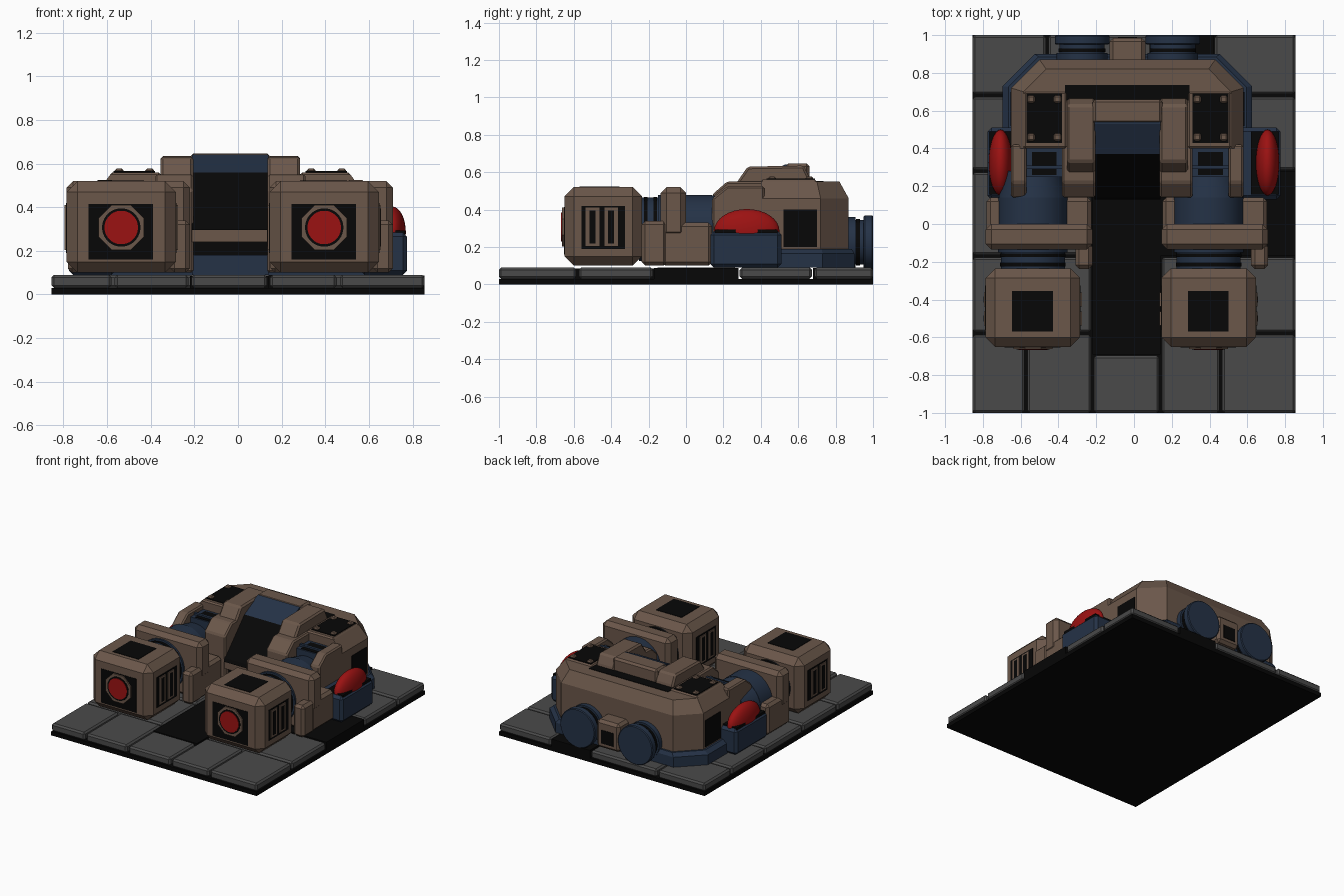
import bpy, bmesh, math
from mathutils import Matrix, Vector

if "Cube" in bpy.data.objects:
    bpy.data.objects.remove(bpy.data.objects["Cube"], do_unlink=True)


def material(name, r, g, b):
    m = bpy.data.materials.new(name)
    m.use_nodes = True
    m.diffuse_color = (r, g, b, 1)
    m.node_tree.nodes["Principled BSDF"].inputs["Base Color"].default_value = (r, g, b, 1)
    return m


BROWN = material("brown armour", 0.145, 0.095, 0.068)
BLUE = material("dark blue", 0.018, 0.032, 0.062)
RED = material("red", 0.33, 0.006, 0.006)
GREY = material("stone grey", 0.068, 0.068, 0.068)
BLACK = material("black", 0.002, 0.002, 0.002)
MID = -0.035   # centre line of the body


def finish(name, bm, mat, bevel=0.0, smooth=False):
    bmesh.ops.recalc_face_normals(bm, faces=bm.faces)
    if bevel:
        bmesh.ops.bevel(bm, geom=list(bm.edges), offset=bevel, segments=1,
                        affect='EDGES', clamp_overlap=True)
    me = bpy.data.meshes.new(name)
    bm.to_mesh(me)
    bm.free()
    me.materials.append(mat)
    ob = bpy.data.objects.new(name, me)
    bpy.context.collection.objects.link(ob)
    if smooth:
        bpy.ops.object.select_all(action='DESELECT')
        bpy.context.view_layer.objects.active = ob
        ob.select_set(True)
        bpy.ops.object.shade_smooth_by_angle(angle=math.radians(35))
    return ob


def box(name, x, y, z, mat, bevel=0.0):
    bm = bmesh.new()
    bmesh.ops.create_cube(bm, size=1)
    for v in bm.verts:
        for i, (a, b) in enumerate((x, y, z)):
            v.co[i] = a if v.co[i] < 0 else b
    return finish(name, bm, mat, bevel)


def rod(name, x, z, y0, y1, r, mat, sides=32, r2=None, bevel=0.0):
    """Cylinder along y; r2 is the radius at the y1 end."""
    bm = bmesh.new()
    turn = Matrix.Rotation(math.radians(-90), 4, 'X') @ Matrix.Rotation(math.pi / sides, 4, 'Z')
    bmesh.ops.create_cone(bm, cap_ends=True, segments=sides, radius1=r, radius2=r2 or r, depth=y1 - y0,
                          matrix=Matrix.Translation((x, (y0 + y1) / 2, z)) @ turn)
    return finish(name, bm, mat, bevel, sides > 8)


def loft(name, rings, mat, bevel=0.0):
    bm = bmesh.new()
    loops = [[bm.verts.new(p) for p in ring] for ring in rings]
    n = len(loops[0])
    bm.faces.new(loops[0])
    bm.faces.new(loops[-1])
    for a, b in zip(loops, loops[1:]):
        for i in range(n):
            bm.faces.new((a[i], a[(i + 1) % n], b[(i + 1) % n], b[i]))
    return finish(name, bm, mat, bevel)


def side_profile(name, x, points, mat, bevel=0.0):
    """Extrude a (y, z) outline across an x range."""
    return loft(name, [[(v, a, b) for a, b in points] for v in x], mat, bevel)


def hull_ring(w, front, back, c, z):
    """Plan outline with chamfered back corners."""
    half = [(-w, front), (-w, back - c), (c - w, back)]
    pts = half + [(-x, y) for x, y in reversed(half)]
    return [(MID + x, y, z) for x, y in pts]


def both(a, b):
    """An x range to the +x side of the centre line, and its mirror."""
    return (("left", (MID + a, MID + b)), ("right", (MID - b, MID - a)))


# Floor slab and paving tiles
box("floor_base", (-0.855, 0.855), (-1, 1), (0, 0.03), BLACK)
rows = [
    (-1, -0.58, (-0.855, -0.572, -0.22)),
    (-1, -0.58, (0.14, 0.46, 0.855)),
    (-1, -0.69, (-0.22, 0.14)),
    (-0.58, -0.17, (-0.855, -0.22)),
    (-0.58, -0.17, (0.14, 0.855)),
    (-0.17, 0.28, (-0.855, -0.22)),
    (0.28, 0.68, (-0.855, -0.45, 0.4, 0.855)),
    (0.68, 1, (-0.855, -0.46, 0.1)),
    (0.68, 1, (0.42, 0.855)),
]
G = 0.007
for y0, y1, xs in rows:
    for x0, x1 in zip(xs, xs[1:]):
        box("paving_tile", (x0 + G * (x0 > -0.85), x1 - G * (x1 < 0.85)),
            (y0 + G * (y0 > -1), y1 - G * (y1 < 1)), (0.03, 0.09), GREY, 0.012)
box("dark_centre_tile", (-0.22, 0.14), (-0.69, 0.28), (0.02, 0.085), BLACK)
box("dark_side_tile", (0.14, 0.855), (-0.17, 0.28), (0.02, 0.088), BLACK)
box("dark_back_tile", (0.1, 0.42), (0.68, 1), (0.02, 0.088), BLACK)

# Main hull with its skirt
loft("hull", [hull_ring(0.615, 0.4, 0.87, 0.15, 0.1),
              hull_ring(0.615, 0.4, 0.87, 0.15, 0.46),
              hull_ring(0.55, 0.4, 0.82, 0.12, 0.55)], BROWN)
loft("hull_skirt", [hull_ring(0.66, 0.45, 0.9, 0.17, 0.09),
                    hull_ring(0.66, 0.45, 0.9, 0.17, 0.165),
                    hull_ring(0.63, 0.45, 0.885, 0.16, 0.19)], BLUE)
box("rear_recess", (MID - 0.33, MID + 0.33), (0.655, 0.735), (0.546, 0.553), BLACK)

# Shoulder walls, pods and top hatches on both sides
wall = [(0.14, 0.1), (0.14, 0.48), (0.22, 0.55), (0.42, 0.55), (0.42, 0.1)]
outer_wall = [(0.14, 0.1), (0.14, 0.46), (0.22, 0.525), (0.42, 0.525), (0.42, 0.1)]
for side, x in both(0.535, 0.615):
    side_profile(side + "_outer_shoulder_wall", x, outer_wall, BROWN, 0.01)
for side, x in both(0.17, 0.345):
    side_profile(side + "_inner_shoulder_wall", x, wall, BROWN, 0.01)
for side, x in both(0.345, 0.535):
    box(side + "_shoulder_socket", x, (0.25, 0.42), (0.1, 0.49), BLUE)
    box(side + "_socket_slot", (x[0] + 0.03, x[1] - 0.03), (0.26, 0.38), (0.484, 0.493), BLACK)
    box(side + "_socket_bar", x, (0.29, 0.31), (0.48, 0.505), BLUE)
for side, x in both(0.32, 0.55):
    box(side + "_hatch_frame", x, (0.4, 0.7), (0.5, 0.56), BROWN, 0.01)
for side, x in both(0.345, 0.535):
    box(side + "_hatch_panel", x, (0.43, 0.69), (0.558, 0.565), BLACK)
    for bx in (x[0] + 0.025, x[1] - 0.025):
        for by in (0.46, 0.66):
            box(side + "_hatch_bolt", (bx - 0.02, bx + 0.02), (by - 0.02, by + 0.02),
                (0.55, 0.577), BROWN, 0.008)
for side, x in both(0.612, 0.619):
    box(side + "_hull_side_panel", x, (0.52, 0.7), (0.2, 0.4), BLACK)
for s, side in ((1, "left"), (-1, "right")):
    inner, outer = sorted((s * 0.56, s * 0.775))
    box(side + "_lamp_housing", (inner, outer), (0.13, 0.51), (0.09, 0.285), BLUE, 0.02)
    box(side + "_lamp_seat", tuple(sorted((s * 0.62, s * 0.765))), (0.155, 0.49), (0.27, 0.293), BLACK)
    bm = bmesh.new()
    bmesh.ops.create_uvsphere(bm, u_segments=32, v_segments=16, radius=1)
    bm.transform(Matrix.Translation((s * 0.707, 0.325, 0.285))
                 @ Matrix.Diagonal((0.062, 0.175, 0.118, 1)))
    finish(side + "_lamp_dome", bm, RED, smooth=True)

# Central channel and collar
centre = (-0.21, 0.14)
side_profile("channel_panel", centre, [(0.13, 0.295), (0.14, 0.32), (0.37, 0.56), (0.5, 0.56), (0.5, 0.295)], BLACK)
box("channel_crossbar", centre, (0.14, 0.42), (0.24, 0.296), BROWN)
box("channel_shadow_gap", centre, (0.18, 0.42), (0.18, 0.24), BLACK)
box("channel_step", centre, (0.15, 0.42), (0.09, 0.18), BLUE)
side_profile("collar_window", centre, [(0.37, 0.5), (0.37, 0.56), (0.53, 0.642), (0.57, 0.642), (0.57, 0.5)], BLUE)
box("collar_bar", (-0.22, 0.15), (0.53, 0.66), (0.5, 0.646), BROWN, 0.015)
leg = [(0.24, 0.35), (0.24, 0.5), (0.33, 0.63), (0.63, 0.635), (0.665, 0.56), (0.665, 0.35)]
for side, x in both(0.17, 0.32):
    side_profile(side + "_collar_leg", x, leg, BROWN, 0.012)

# Rear thrusters and the block between them
for x in (MID - 0.24, MID + 0.24):
    rod("thruster_neck", x, 0.225, 0.84, 0.955, 0.12, BLUE)
    rod("thruster_ring", x, 0.225, 0.87, 0.905, 0.135, BLUE)
    rod("thruster_gap", x, 0.225, 0.91, 0.93, 0.124, BLACK)
    rod("thruster_disc", x, 0.225, 0.95, 1.0, 0.145, BLUE, bevel=0.006)
box("rear_block", (MID - 0.095, MID + 0.095), (0.84, 0.985), (0.12, 0.33), BROWN, 0.02)
box("rear_block_slot", (MID - 0.05, MID + 0.05), (0.98, 0.989), (0.16, 0.26), BLACK)

# Two identical arms ending in square fists
for dx, side in ((0, "right"), (0.93, "left")):
    def span(a, b):
        return (a + dx, b + dx)
    cx = -0.535 + dx
    rod(side + "_upper_arm", cx, 0.295, -0.15, 0.14, 0.185, BLUE)
    rod(side + "_arm_root", cx, 0.295, 0.13, 0.28, 0.185, BLUE, r2=0.15)
    rod(side + "_wrist", cx, 0.295, -0.25, -0.14, 0.17, BLUE)
    for y in (-0.215, -0.165):
        rod(side + "_wrist_groove", cx, 0.295, y - 0.01, y + 0.01, 0.174, BLACK)
    box(side + "_arm_cradle", span(-0.78, -0.225), (-0.13, 0.14), (0.1, 0.33), BROWN, 0.02)
    box(side + "_wrist_guard", span(-0.31, -0.22), (-0.238, -0.1), (0.1, 0.34), BROWN, 0.02)
    box(side + "_arm_clamp", span(-0.785, -0.22), (-0.135, 0.0), (0.25, 0.52), BROWN, 0.03)
    box(side + "_fist", span(-0.785, -0.285), (-0.65, -0.235), (0.1, 0.52), BROWN, 0.05)
    box(side + "_fist_top_panel", span(-0.645, -0.43), (-0.57, -0.355), (0.515, 0.523), BLACK)
    box(side + "_fist_front_panel", span(-0.685, -0.39), (-0.653, -0.645), (0.16, 0.415), BLACK)
    rod(side + "_eye_rim", cx, 0.307, -0.662, -0.645, 0.112, BROWN, 8)
    rod(side + "_eye_socket", cx, 0.307, -0.664, -0.655, 0.088, BLACK)
    rod(side + "_eye", cx, 0.307, -0.667, -0.655, 0.077, RED)
    for face, s in ((-0.785, -1), (-0.285, 1)):
        def plate(lift, depth=0.008):
            return tuple(sorted((face + dx + s * lift, face + dx + s * (lift - depth))))
        box(side + "_fist_vent", plate(0.003), (-0.56, -0.325), (0.19, 0.42), BLACK)
        for y in (-0.5, -0.4):
            box(side + "_vent_frame", plate(0.009), (y - 0.037, y + 0.037), (0.205, 0.41), BROWN)
            box(side + "_vent_slot", plate(0.011), (y - 0.016, y + 0.016), (0.22, 0.395), BLACK)
